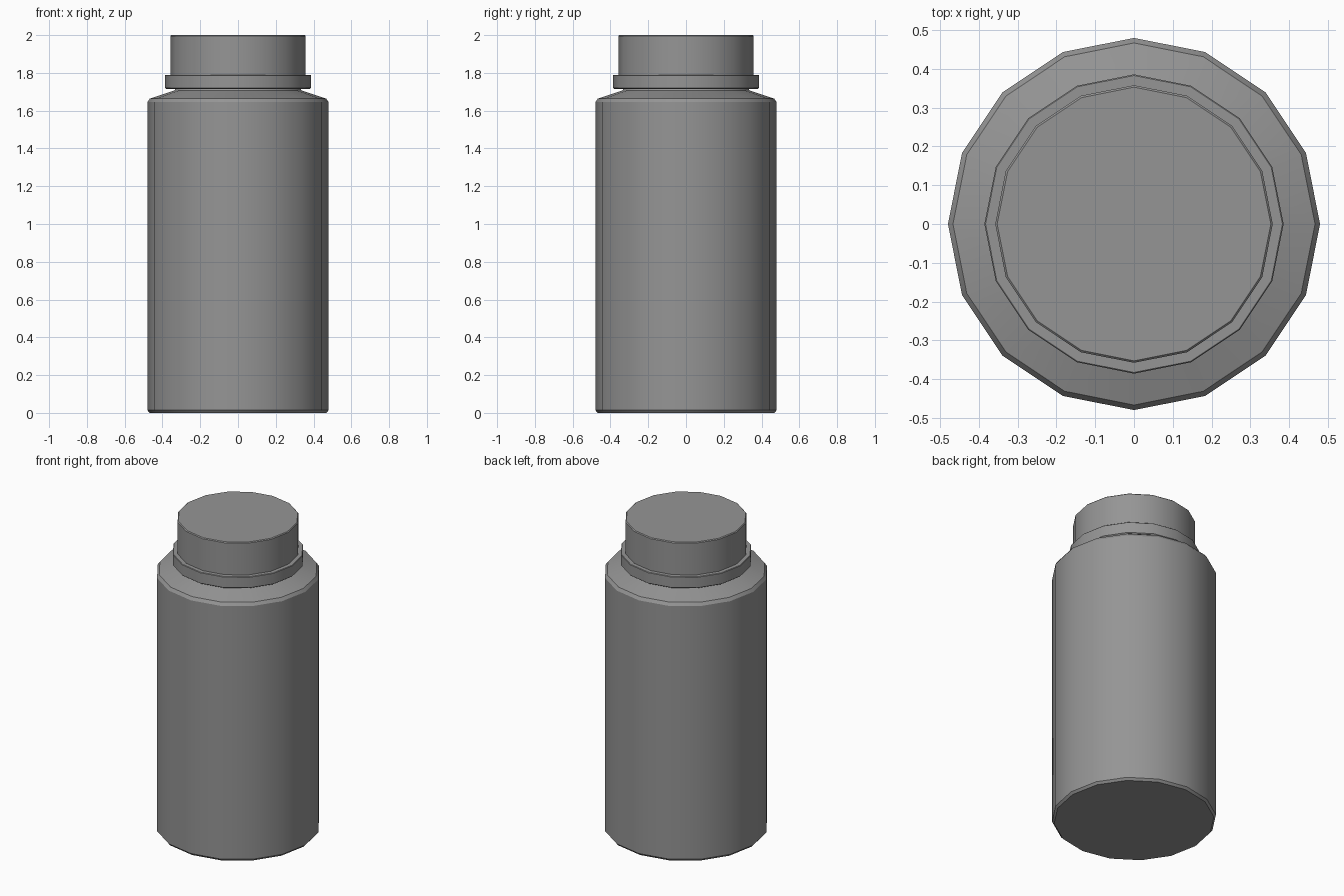
import bpy
import bmesh
from math import radians

cube = bpy.data.objects.get("Cube")
if cube:
    bpy.data.objects.remove(cube, do_unlink=True)

SIDES = 16

grey = bpy.data.materials.new("plain_grey")
grey.use_nodes = True
colour = (0.3, 0.3, 0.3, 1)
grey.diffuse_color = colour
grey.node_tree.nodes["Principled BSDF"].inputs["Base Color"].default_value = colour


def turned(name, profile):
    """Closed solid of revolution from (radius, height) points, bottom to top."""
    bm = bmesh.new()
    rings = []
    for radius, z in profile:
        ring = bmesh.ops.create_circle(bm, segments=SIDES, radius=radius)["verts"]
        for v in ring:
            v.co.z = z
        rings.append(ring)
    for low, high in zip(rings, rings[1:]):
        for i in range(SIDES):
            j = (i + 1) % SIDES
            bm.faces.new((low[i], low[j], high[j], high[i]))
    bm.faces.new(rings[0])
    bm.faces.new(rings[-1])
    bmesh.ops.recalc_face_normals(bm, faces=bm.faces)
    mesh = bpy.data.meshes.new(name)
    bm.to_mesh(mesh)
    bm.free()
    mesh.materials.append(grey)
    obj = bpy.data.objects.new(name, mesh)
    bpy.context.collection.objects.link(obj)
    bpy.ops.object.select_all(action="DESELECT")
    obj.select_set(True)
    bpy.context.view_layer.objects.active = obj
    bpy.ops.object.shade_smooth_by_angle(angle=radians(30))
    return obj


# Bottle with chamfered base, sloping shoulder and short neck
turned("bottle_body", [(0.468, 0), (0.48, 0.014), (0.48, 1.645), (0.467, 1.664),
                       (0.335, 1.708), (0.325, 1.73)])

# Screw cap with a wider collar at its foot
turned("cap_collar", [(0.38, 1.715), (0.386, 1.72), (0.386, 1.787), (0.383, 1.79)])
turned("cap", [(0.358, 1.785), (0.358, 1.995), (0.353, 2.0)])
